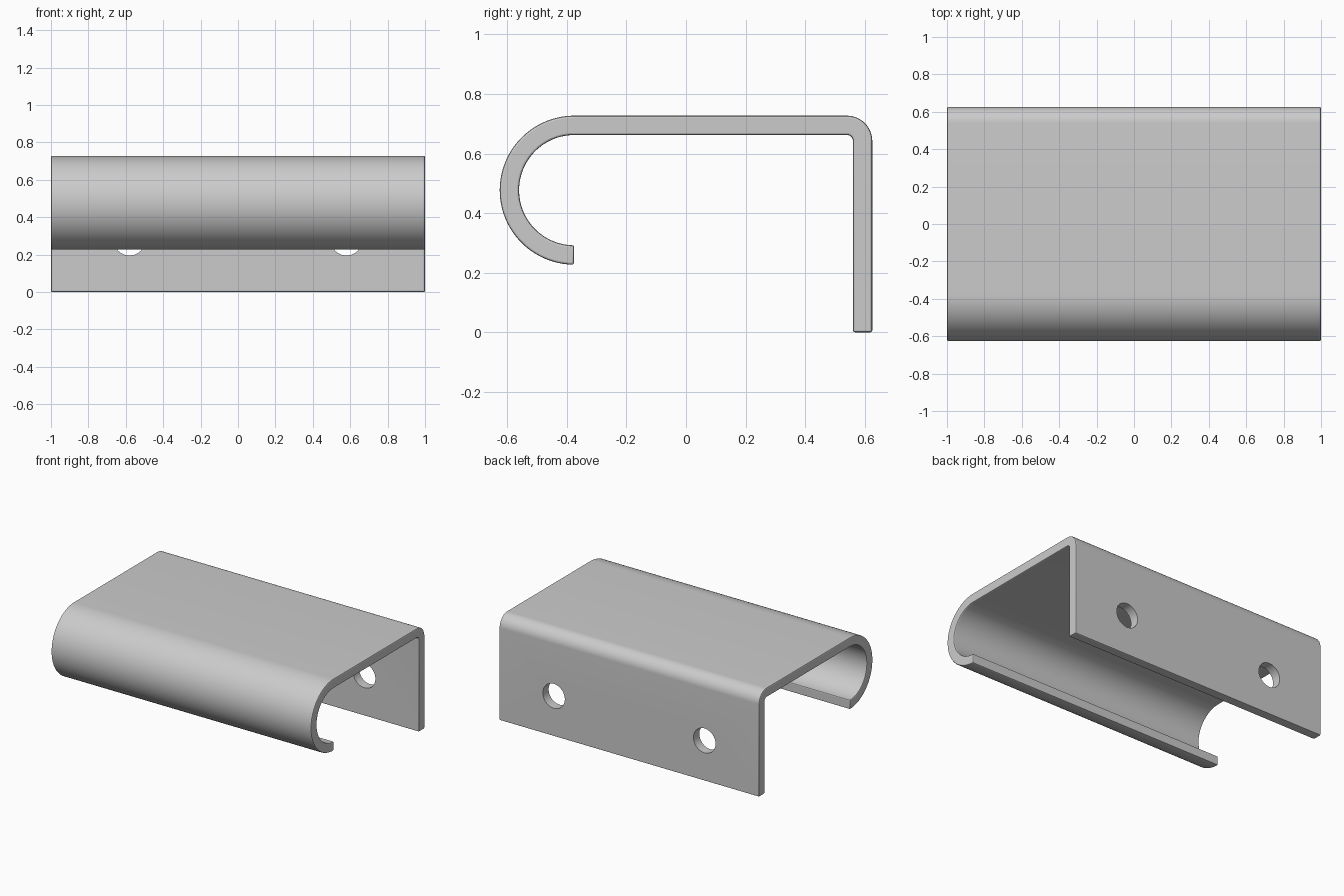
import bpy, bmesh
from math import sin, cos, radians

if "Cube" in bpy.data.objects:
    bpy.data.objects.remove(bpy.data.objects["Cube"])

T = 0.065            # sheet thickness
HALF = 1.0           # half length along x


def arc(cy, cz, r_out, a0, a1, n):
    """Matching outer/inner (y, z) points along a bend, angles in degrees."""
    pts = []
    for i in range(n + 1):
        a = radians(a0 + (a1 - a0) * i / n)
        c, s = cos(a), sin(a)
        pts.append(((cy + r_out * c, cz + r_out * s),
                    (cy + (r_out - T) * c, cz + (r_out - T) * s)))
    return pts


def apply_modifier(obj, mod):
    bpy.context.view_layer.objects.active = obj
    bpy.ops.object.modifier_apply(modifier=mod.name)


# Side profile: back plate foot, tight rear bend, top plate, half-round front lip
profile = [((0.625, 0.0), (0.625 - T, 0.0))]
profile += arc(0.54, 0.642, 0.085, 0, 90, 14)
profile += arc(-0.375, 0.477, 0.25, 90, 270, 56)

# Sweep the profile along x
bm = bmesh.new()
rings = []
for outer, inner in profile:
    rings.append([bm.verts.new((x, *p)) for x, p in
                  ((-HALF, outer), (HALF, outer), (HALF, inner), (-HALF, inner))])
for a, b in zip(rings, rings[1:]):
    for k in range(4):
        j = (k + 1) % 4
        bm.faces.new((a[k], a[j], b[j], b[k]))
bm.faces.new(rings[0])
bm.faces.new(rings[-1])
bmesh.ops.recalc_face_normals(bm, faces=bm.faces)
mesh = bpy.data.meshes.new("bent_bracket")
bm.to_mesh(mesh)
bm.free()
bracket = bpy.data.objects.new("bent_bracket", mesh)
bpy.context.collection.objects.link(bracket)

# Softened rims
bevel = bracket.modifiers.new("rim_bevel", 'BEVEL')
bevel.width = 0.007
bevel.segments = 2
bevel.limit_method = 'ANGLE'
bevel.angle_limit = radians(40)
apply_modifier(bracket, bevel)

# Two screw holes through the back plate
for x in (-0.58, 0.58):
    bpy.ops.mesh.primitive_cylinder_add(vertices=48, radius=0.085, depth=0.3,
                                        location=(x, 0.592, 0.28),
                                        rotation=(radians(90), 0, 0))
    cutter = bpy.context.object
    cutter.name = "hole_cutter"
    cutter.hide_render = True
    cut = bracket.modifiers.new("screw_hole", 'BOOLEAN')
    cut.operation = 'DIFFERENCE'
    cut.solver = 'EXACT'
    cut.object = cutter
    apply_modifier(bracket, cut)
    bpy.data.objects.remove(cutter)

# Smooth bends, crisp edges
bpy.ops.object.select_all(action='DESELECT')
bracket.select_set(True)
bpy.context.view_layer.objects.active = bracket
bpy.ops.object.shade_smooth_by_angle(angle=radians(20))
